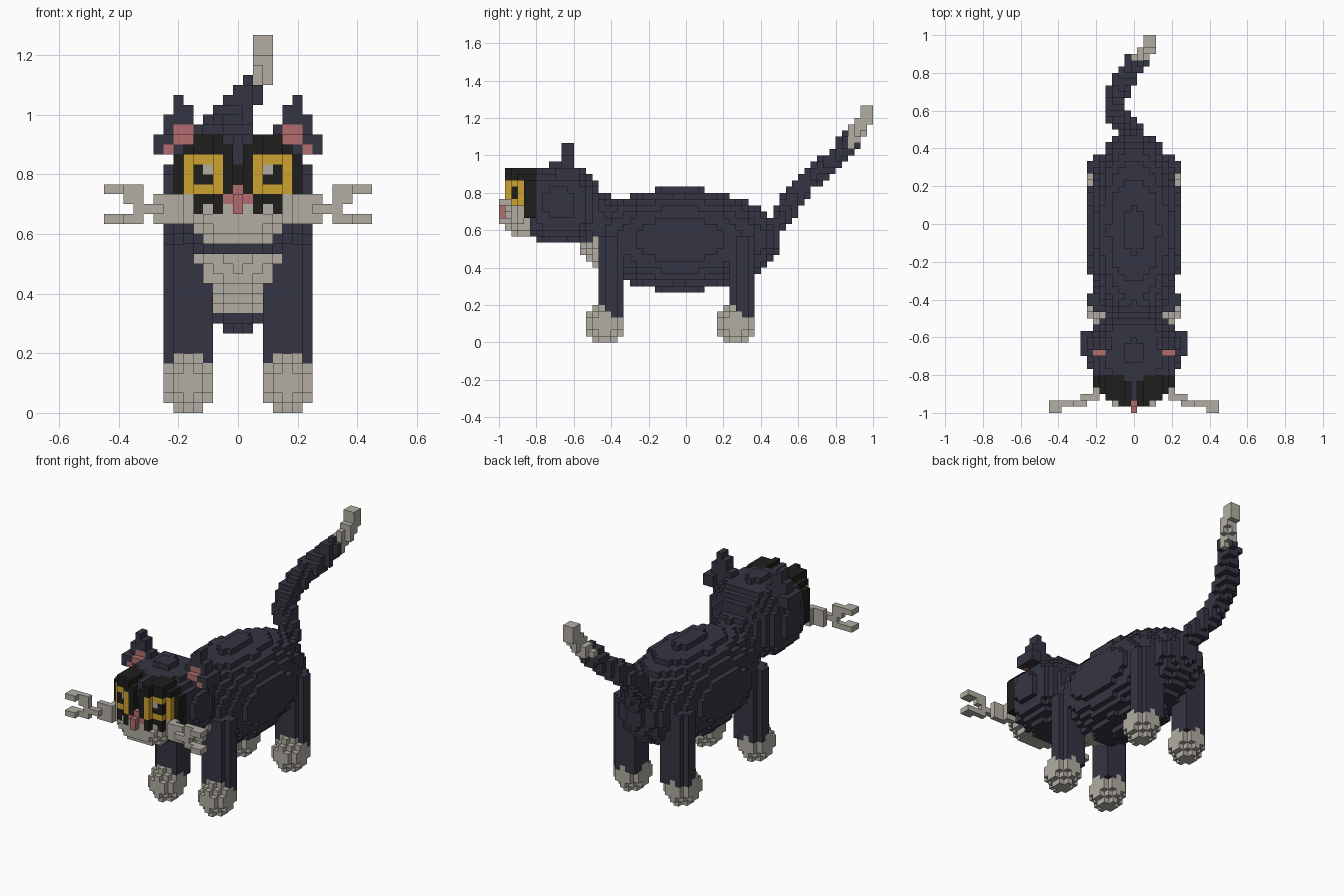
import bpy, bmesh, math
from mathutils import Vector

if "Cube" in bpy.data.objects:
    bpy.data.objects.remove(bpy.data.objects["Cube"])

UNIT = 1 / 30  # edge of one block
COLOURS = {
    "slate fur": (0.036, 0.036, 0.056),
    "pale fur": (0.445, 0.42, 0.37),
    "black mask": (0.013, 0.013, 0.012),
    "amber eye": (0.62, 0.36, 0.032),
    "pink skin": (0.45, 0.155, 0.155),
}
NAMES = list(COLOURS)
FUR, PALE, BLACK, AMBER, PINK = range(5)
materials = []
for name, rgb in COLOURS.items():
    mat = bpy.data.materials.new(name)
    mat.use_nodes = True
    mat.diffuse_color = (*rgb, 1)
    bsdf = next(n for n in mat.node_tree.nodes if n.type == "BSDF_PRINCIPLED")
    bsdf.inputs["Base Color"].default_value = (*rgb, 1)
    materials.append(mat)

cells = {}  # block position -> (part, colour)


def put(part, colour, x, y, z):
    cells[(x, y, z)] = (part, colour)


def box(part, colour, xs, ys, zs):
    """Inclusive ranges of blocks."""
    for x in range(xs[0], xs[1] + 1):
        for y in range(ys[0], ys[1] + 1):
            for z in range(zs[0], zs[1] + 1):
                put(part, colour, x, y, z)


def mirrored(part, colour, xs, ys, zs):
    box("left_" + part, colour, xs, ys, zs)
    box("right_" + part, colour, (-xs[1], -xs[0]), ys, zs)


def blob(part, colour, centre, radii, power=2.0):
    """Blocks whose middles lie in a superellipsoid."""
    lo = [math.floor(c - r) - 1 for c, r in zip(centre, radii)]
    hi = [math.ceil(c + r) + 1 for c, r in zip(centre, radii)]
    for x in range(lo[0], hi[0]):
        for y in range(lo[1], hi[1]):
            for z in range(lo[2], hi[2]):
                mid = (x, y + 0.5, z + 0.5)
                if sum((abs(m - c) / r) ** power for m, c, r in zip(mid, centre, radii)) <= 1:
                    put(part, colour, x, y, z)


# Torso and neck
blob("torso", FUR, (0, -1, 16.5), (7.8, 16, 8.2))
blob("neck", FUR, (0, -15, 20), (4.6, 4, 4.5))

# Tail: a ball swept along a path, with a pale tip
path = [Vector(p) for p in [(0, 13, 17.5), (-0.5, 15.5, 20), (-2.5, 17, 23), (-3, 19, 25.5),
                            (-2.5, 21.5, 27.5), (-1, 24, 29.5), (0.8, 26, 32),
                            (2.2, 27.5, 34), (2.5, 29, 36.6)]]
for a, b in zip(path, path[1:]):
    for step in range(6):
        p = a.lerp(b, step / 5)
        tip = p.z > 32.2
        blob("tail_tip" if tip else "tail", PALE if tip else FUR, p,
             (1.2, 1.15, 1.5) if tip else (1.75, 1.6, 1.75))

# Pale bib on the front of the chest
for z in range(10, 17):
    half = 4 if z > 13 else 3 if z > 11 else 2
    for x in range(-half, half + 1):
        if z == 16 and abs(x) < 4:
            continue
        column = sorted(y for (cx, y, cz) in cells if cx == x and cz == z and y < 0)
        for y in column[:3]:
            put("chest_bib", PALE, x, y, z)

# Legs and paws
for label, y0 in (("front", -14), ("hind", 7)):
    mirrored(label + "_leg", FUR, (3, 6), (y0, y0 + 3), (4, 16))
    mirrored(label + "_leg", FUR, (7, 7), (y0 + 1, y0 + 2), (4, 16))
    for side, sx in (("left_", 1), ("right_", -1)):
        blob(side + label + "_paw", PALE, (5 * sx, y0 + 1, 3), (2.6, 3, 3))

# Head
blob("head", FUR, (0, -20.2, 22.2), (7.3, 6.5, 6.4), 2.5)

# Ears
for x, top in ((4, 28), (5, 30), (6, 31), (7, 29), (8, 27)):
    mirrored("ear", FUR, (x, x), (-20, -19), (26, top))
mirrored("ear", FUR, (7, 8), (-20, -18), (26, 27))
mirrored("ear", FUR, (4, 8), (-21, -21), (26, 27))
mirrored("inner_ear", PINK, (5, 6), (-21, -21), (27, 27))
mirrored("inner_ear", PINK, (5, 6), (-20, -20), (28, 28))
mirrored("inner_ear", PINK, (7, 7), (-21, -21), (26, 26))

# Face mask, stepping back towards the cheeks, with eyes set into it
for x in range(1, 7):
    front = (-29, -29, -28, -28, -27, -26)[x - 1]
    top = (26, 27, 27, 27, 26, 25)[x - 1]
    mirrored("mask", BLACK, (x, x), (front, -25), (20, top))
    if 2 <= x <= 5:
        mirrored("eye", AMBER, (x, x), (front, front), (22, 25))
    if x in (3, 4):
        mirrored("pupil", BLACK, (x, x), (front, front), (23, 24))
    if x == 3:
        mirrored("eye_glint", PALE, (x, x), (front, front), (24, 24))
box("brow", FUR, (0, 0), (-28, -25), (25, 27))
box("mask_bridge", BLACK, (0, 0), (-28, -25), (21, 24))

# Muzzle and nose
blob("muzzle", PALE, (0, -26, 19.2), (4.7, 3.3, 2.5))
box("chin", PALE, (-1, 1), (-26, -24), (17, 17))
box("nose", PINK, (-1, 1), (-29, -29), (21, 21))
box("nose", PINK, (0, 0), (-29, -29), (20, 22))
box("nose", PINK, (0, 0), (-30, -30), (20, 21))

# Whiskers, forking outwards
mirrored("whiskers", PALE, (5, 6), (-27, -27), (19, 21))
mirrored("whiskers", PALE, (6, 8), (-28, -28), (19, 21))
mirrored("whiskers", PALE, (8, 10), (-29, -29), (20, 20))
for z in (19, 22):
    mirrored("whiskers", PALE, (10, 13), (-29, -29), (z, z))
    mirrored("whiskers", PALE, (12, 13), (-30, -30), (z, z))
mirrored("whiskers", PALE, (10, 11), (-29, -29), (21, 21))

# Turn the blocks into one mesh per part, keeping only the outside faces
parts = {}
for pos, (part, colour) in cells.items():
    parts.setdefault(part, []).append((pos, colour))

for part, blocks in parts.items():
    bm = bmesh.new()
    corners = {}

    def corner(p):
        if p not in corners:
            corners[p] = bm.verts.new(((p[0] - 0.5) * UNIT, p[1] * UNIT, p[2] * UNIT))
        return corners[p]

    colour = blocks[0][1]
    for pos, _ in blocks:
        for axis in range(3):
            u, v = (axis + 1) % 3, (axis + 2) % 3
            for side in (0, 1):
                near = list(pos)
                near[axis] += 2 * side - 1
                if tuple(near) in cells:
                    continue
                quad = []
                for du, dv in ((0, 0), (1, 0), (1, 1), (0, 1)):
                    p = list(pos)
                    p[axis] += side
                    p[u] += du
                    p[v] += dv
                    quad.append(corner(tuple(p)))
                bm.faces.new(quad if side else quad[::-1])
    if bm.faces:
        mesh = bpy.data.meshes.new(part)
        bm.to_mesh(mesh)
        mesh.materials.append(materials[colour])
        bpy.context.scene.collection.objects.link(bpy.data.objects.new(part, mesh))
    bm.free()
